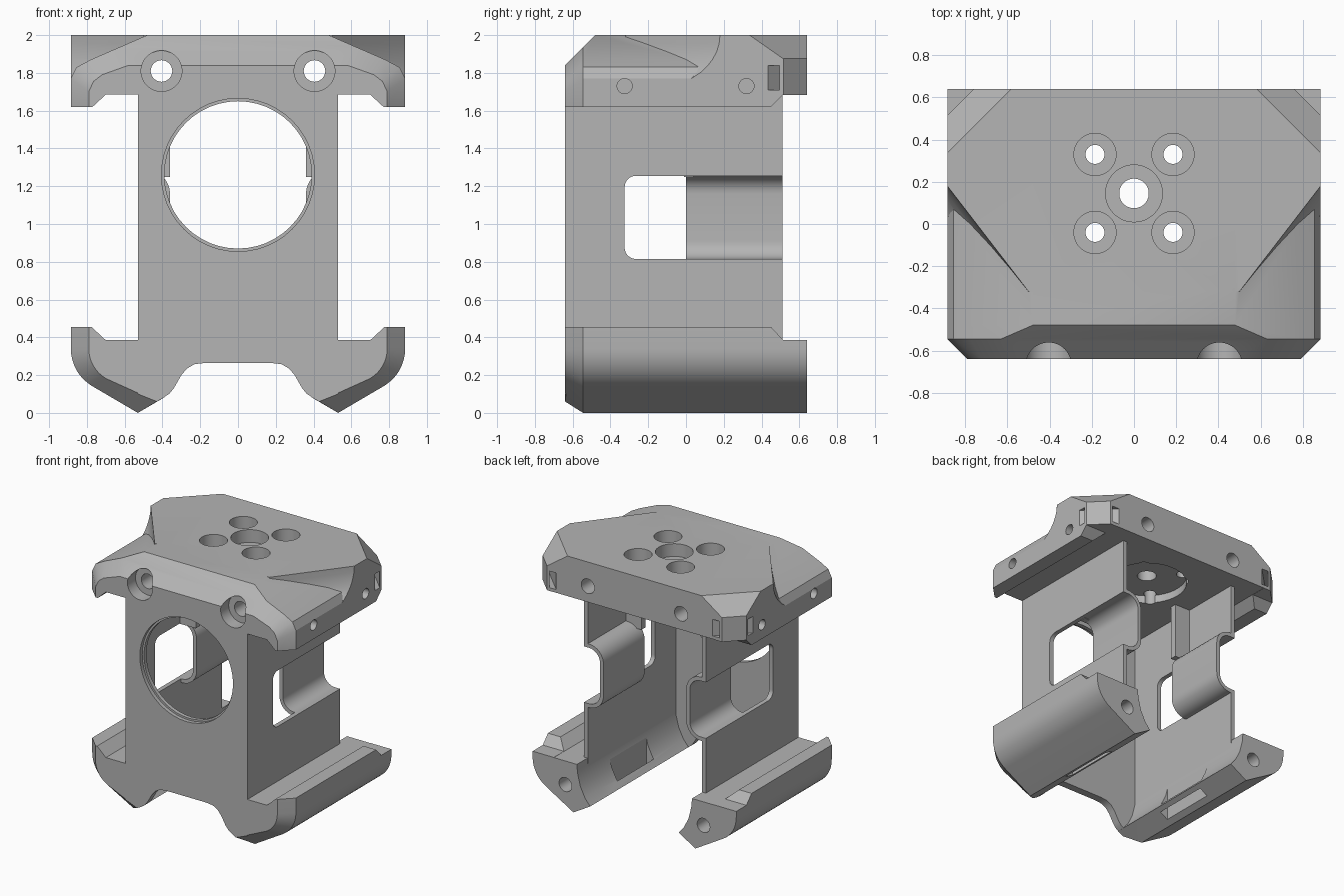
import bpy, bmesh
from math import sin, cos, pi
from mathutils import Matrix

default = bpy.data.objects.get("Cube")
if default:
    bpy.data.objects.remove(default)

grey = bpy.data.materials.new("plain grey")
grey.use_nodes = True
COLOUR = (0.46, 0.46, 0.46, 1)
grey.diffuse_color = COLOUR
grey.node_tree.nodes["Principled BSDF"].inputs["Base Color"].default_value = COLOUR


def finish(name, bm):
    bmesh.ops.recalc_face_normals(bm, faces=bm.faces)
    mesh = bpy.data.meshes.new(name)
    bm.to_mesh(mesh)
    bm.free()
    mesh.materials.append(grey)
    obj = bpy.data.objects.new(name, mesh)
    bpy.context.collection.objects.link(obj)
    return obj


def loft(name, sections):
    """Closed solid through matching rings of points."""
    bm = bmesh.new()
    rings = [[bm.verts.new(p) for p in s] for s in sections]
    n = len(rings[0])
    for a, b in zip(rings, rings[1:]):
        for i in range(n):
            j = (i + 1) % n
            bm.faces.new((a[i], a[j], b[j], b[i]))
    bm.faces.new(rings[0])
    bm.faces.new(rings[-1])
    return finish(name, bm)


def along_y(name, outline, y0, y1):
    return loft(name, [[(x, y, z) for x, z in outline] for y in (y0, y1)])


def along_x(name, outline, x0, x1):
    return loft(name, [[(x, y, z) for y, z in outline] for x in (x0, x1)])


def box(name, x0, x1, y0, y1, z0, z1):
    return along_y(name, [(x0, z0), (x1, z0), (x1, z1), (x0, z1)], y0, y1)


def cylinder(axis, centre, r, length):
    bm = bmesh.new()
    turn = {"X": Matrix.Rotation(pi / 2, 4, "Y"), "Y": Matrix.Rotation(pi / 2, 4, "X"),
            "Z": Matrix()}[axis]
    bmesh.ops.create_cone(bm, cap_ends=True, segments=48, radius1=r, radius2=r,
                          depth=length, matrix=Matrix.Translation(centre) @ turn)
    return finish("cutter", bm)


def arc(cx, cz, r, start, end, steps=8):
    return [(cx + r * cos(start + (end - start) * i / steps),
             cz + r * sin(start + (end - start) * i / steps)) for i in range(steps + 1)]


def bake(obj):
    graph = bpy.context.evaluated_depsgraph_get()
    obj.data = bpy.data.meshes.new_from_object(obj.evaluated_get(graph))
    obj.modifiers.clear()


def combine(obj, tool, operation="DIFFERENCE"):
    mod = obj.modifiers.new("combine", "BOOLEAN")
    mod.operation, mod.solver, mod.object = operation, "EXACT", tool
    bake(obj)
    bpy.data.objects.remove(tool)


def mirrored(obj):
    mod = obj.modifiers.new("mirror", "MIRROR")
    mod.use_bisect_axis[0] = False
    mod.use_mirror_merge = False
    bake(obj)
    return obj


# Top plate: front chamfer, rounded shoulders and short side skirts
W, FRONT, BACK = 0.885, -0.64, 0.64


def plate_section(y, shoulder, side, foot):
    half = [(0.70, 1.685), (0.70 + (1.685 - foot) * 1.08, foot), (side, foot)] + shoulder
    ring = half + [(-x, z) for x, z in reversed(half)]
    return [(x, y, z) for x, z in ring]


curve = [(W, 1.77), (0.855, 1.83), (0.78, 1.87)]
nose = [(0.79, 1.70), (0.765, 1.755), (0.72, 1.79), (0.58, 1.84)]
ridge = curve + [(0.48, 2.0)]
top_plate = loft("top_plate", [
    plate_section(FRONT, nose, 0.79, 1.62),
    plate_section(-0.545, curve + [(0.63, 1.935)], W, 1.62),
    plate_section(-0.48, ridge, W, 1.62),
    plate_section(0.45, ridge, W, 1.62),
    plate_section(0.514, ridge, W, 1.684),
    plate_section(BACK, ridge, W, 1.684)])

# Full-height rear of the plate, with hollow fillets sweeping to the shoulders
levels = []
R = 0.28
for i in range(11):
    t = i / 10 * pi / 2
    z, reach = 2.0 - R * sin(t), 1.26 * R * (1 - cos(t))
    y = max(-0.5, -0.32 - reach)
    x = 0.5 + (y + 0.32 + reach) * 0.77
    half = [(W, BACK), (W, 0.18 - reach), (x, y)]
    levels.append([(px, py, z) for px, py in half + [(-a, b) for a, b in reversed(half)]])
combine(top_plate, loft("rear_block", levels), "UNION")

# Clipped rear corners and the nut slots behind them
for s in (1, -1):
    combine(top_plate, loft("cutter", [
        [(s, k - 1, z), (s * (k - 1), 1, z), (s, 1, z)]
        for z, k in ((1.5, 1.4), (1.875, 1.4), (2.05, 1.15))]))
    combine(top_plate, loft("cutter", [
        [(s, k - 1, z), (s * (k - 1), 1, z), (s, 1 + k - 1.32, z)][:2]
        + [(s * (k - 0.94), 1, z), (s, k - 0.94, z)]
        for z, k in ((1.71, 1.32), (1.84, 1.32))]))

# Screw holes in the plate
for s in (1, -1):
    for y in (0.33, -0.04):
        combine(top_plate, cylinder("Z", (s * 0.185, y, 2.0), 0.1, 0.2))
        combine(top_plate, cylinder("Z", (s * 0.185, y, 1.8), 0.045, 0.6))
    for y in (-0.325, 0.32):
        combine(top_plate, cylinder("X", (s * W, y, 1.73), 0.04, 0.24))
    combine(top_plate, cylinder("Y", (s * 0.405, FRONT, 1.81), 0.108, 0.2))
    combine(top_plate, cylinder("Y", (s * 0.405, 0, 1.81), 0.057, 1.5))
combine(top_plate, cylinder("Z", (0, 0.145, 2.0), 0.135, 0.2))
combine(top_plate, cylinder("Z", (0, 0.145, 1.8), 0.07, 0.6))
combine(top_plate, cylinder("Z", (0, 0.145, 1.685), 0.29, 0.12))

# Front wall with an arched lower edge and a round opening
arch = [(0.53, 0.385), (0.53, 0.1), (0.43, 0.06), (0.365, 0.1), (0.34, 0.13),
        (0.30, 0.20), (0.27, 0.235), (0.23, 0.258), (0.17, 0.265)]
outline = [(0.53, 1.70)] + arch
outline += [(-x, z) for x, z in reversed(outline)]
front_wall = along_y("front_wall", outline, FRONT, -0.58)
combine(front_wall, cylinder("Y", (0, -0.6, 1.26), 0.39, 0.5))
combine(front_wall, cylinder("Y", (0, FRONT, 1.26), 0.405, 0.06))

# Side walls with round-cornered windows open to the back
side_walls = box("side_walls", 0.495, 0.53, FRONT + 0.002, 0.51, 0.30, 1.70)
window = ([(0.7, 0.815), (0.7, 1.255)] + arc(-0.265, 1.195, 0.06, pi / 2, pi)
          + arc(-0.265, 0.875, 0.06, pi, 1.5 * pi))
combine(side_walls, along_x("cutter", window, 0.4, 0.6))
mirrored(side_walls)

# Inward channels filling the rear half of each window
outer = ([(0.53, 1.255)] + arc(0.485, 1.16, 0.095, pi / 2, pi)
         + arc(0.485, 0.91, 0.095, pi, 1.5 * pi) + [(0.53, 0.815)])
inner = ([(0.53, 1.285)] + arc(0.485, 1.16, 0.125, pi / 2, pi)
         + arc(0.485, 0.91, 0.125, pi, 1.5 * pi) + [(0.53, 0.785)])
side_channels = mirrored(along_y("side_channels", outer + inner[::-1], 0.0, 0.51))

# Inner ribs above the channels
inner_ribs = mirrored(box("inner_ribs", 0.36, 0.5, -0.01, 0.04, 1.25, 1.69))


# Lower side rails, chamfered at the front and stepped down at the back
def rail_section(y, inset, lip):
    r = 0.23 - inset * 0.5
    side = W - inset
    bend = arc(side - r, 0.34, r, 0, -pi / 3)
    tip = (0.53, 0.0) if inset == 0 else (0.43, 0.06)
    ring = ([(0.50, 0.385), (0.70, 0.385), (0.70 + (lip - 0.385) * 1.08, lip), (side, lip)]
            + bend + [tip, (0.385, 0.085), (0.43, 0.14), (0.47, 0.22), (0.495, 0.32)])
    return [(x, y, z) for x, z in ring]


side_rails = loft("side_rails", [
    rail_section(FRONT, 0.095, 0.455), rail_section(-0.545, 0, 0.455),
    rail_section(0.45, 0, 0.455), rail_section(0.514, 0, 0.386),
    rail_section(BACK, 0, 0.386)])
combine(side_rails, cylinder("Y", (0.60, BACK, 0.20), 0.055, 0.4))
combine(side_rails, box("cutter", 0.42, 0.485, -0.2, 0.25, -0.1, 0.28))
mirrored(side_rails)

# Crisp edges, smooth curves
bpy.ops.object.select_all(action="DESELECT")
for part in (top_plate, front_wall, side_walls, side_channels, inner_ribs, side_rails):
    part.select_set(True)
    bpy.context.view_layer.objects.active = part
bpy.ops.object.shade_smooth_by_angle(angle=pi / 7)
